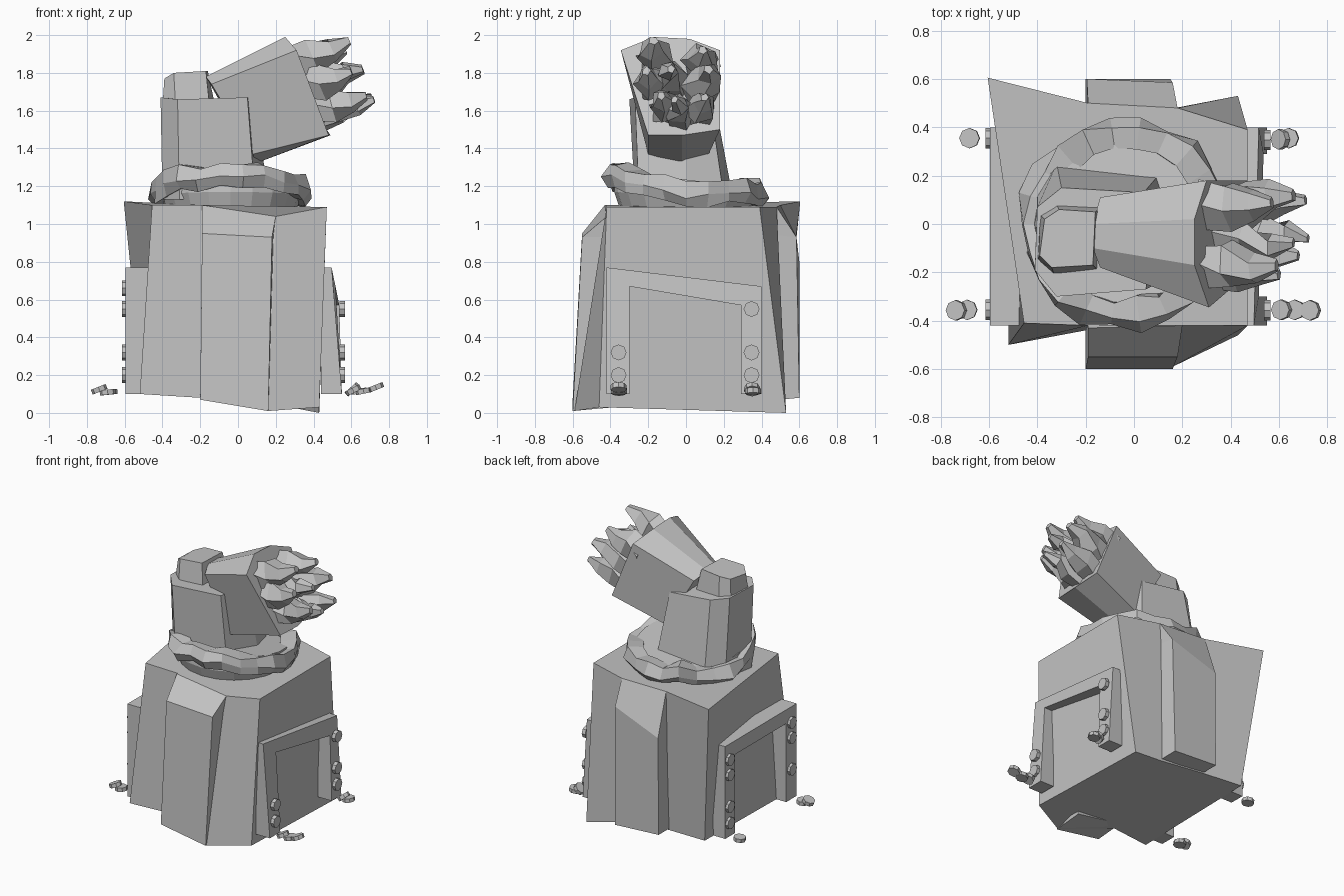
import bpy, bmesh, math, random
from mathutils import Vector, Matrix

random.seed(4)
stone = bpy.data.materials.new("grey stone")
stone.diffuse_color = (0.55, 0.55, 0.55, 1)


def finish(name, bm):
    bmesh.ops.recalc_face_normals(bm, faces=bm.faces[:])
    me = bpy.data.meshes.new(name)
    bm.to_mesh(me)
    bm.free()
    me.materials.append(stone)
    ob = bpy.data.objects.new(name, me)
    bpy.context.collection.objects.link(ob)
    return ob


def loft(name, rings, closed=False):
    """Skin a list of equal-length loops; cap the ends unless closed."""
    bm = bmesh.new()
    vs = [[bm.verts.new(p) for p in r] for r in rings]
    n = len(vs[0])
    pairs = list(zip(vs, vs[1:])) + ([(vs[-1], vs[0])] if closed else [])
    for a, b in pairs:
        for i in range(n):
            j = (i + 1) % n
            bm.faces.new((a[i], a[j], b[j], b[i]))
    if not closed:
        bm.faces.new(vs[0])
        bm.faces.new(vs[-1])
    return finish(name, bm)


# Crooked pedestal core with a flared back left corner
bottom = [(-.52, -.5, .1), (-.2, -.44, .08), (.16, -.59, .01), (.43, -.46, .03),
          (.43, .53, 0), (.17, .48, .05), (-.2, .48, .09), (-.5, .5, .1)]
top = [(-.455, -.41, 1.1), (-.19, -.42, 1.1), (.2, -.42, 1.04), (.47, -.42, 1.09),
       (.47, .39, 1.09), (.18, .48, 1.09), (-.19, .5, 1.1), (-.605, .605, 1.12)]
loft("pedestal", [bottom, top])

# Buttresses with sloping shoulders, front and back
loft("front_buttress", [
    [(-.2, -.38, .09), (-.2, -.6, .07), (.16, -.6, .01), (.16, -.38, .03)],
    [(-.19, -.38, .95), (-.19, -.55, .95), (.18, -.55, .93), (.19, -.38, .93)],
    [(-.19, -.38, 1.1), (-.19, -.43, 1.1), (.2, -.42, 1.04), (.2, -.38, 1.04)]])
loft("back_buttress", [
    [(.17, .4, .06), (.15, .6, .08), (-.2, .6, .1), (-.2, .4, .1)],
    [(.18, .4, .95), (.16, .585, .93), (-.195, .6, .8), (-.19, .4, .8)],
    [(.18, .4, 1.08), (.18, .48, 1.09), (-.19, .5, 1.1), (-.19, .4, 1.09)]])


# Door frames on both sides, the right one slanted
def door_frame(name, s, outer_x, lean, drop):
    prof = [(-.42, .1), (-.42, .77), (.4, .77 - drop), (.4, .1),
            (.29, .1), (.29, .67 - drop), (-.3, .67), (-.3, .1)]
    out = [(s * (outer_x - lean * max(0, z - .5)), y, z) for y, z in prof]
    inn = [(s * .44, y, z) for y, z in prof]
    loft(name, [inn, out])


door_frame("right_door_frame", 1, .55, .2, .1)
door_frame("left_door_frame", -1, .595, 0, 0)


# Bolts: some still in the frames, some fallen
def bolt(name, pos, axis):
    bm = bmesh.new()
    m = Matrix.Translation(pos) @ Vector(axis).to_track_quat('Z', 'Y').to_matrix().to_4x4()
    bmesh.ops.create_cone(bm, cap_ends=True, segments=8, radius1=.042, radius2=.042,
                          depth=.027, matrix=m)
    finish(name, bm)


for x, y, heights in [(.552, -.357, (.2, .32)), (.552, .347, (.2, .32, .55)),
                      (-.6, .355, (.2, .32, .55, .66)), (-.6, -.355, (.32, .55, .66))]:
    for z in heights:
        bolt("frame_bolt", (x, y, z), (1, 0, 0))
for pos, axis in [((-.68, .355, .11), (-.1, 0, 1)), ((-.735, -.357, .125), (-.4, 0, 1)),
                  ((-.69, -.355, .11), (-.1, 0, 1)), ((.61, -.355, .12), (-.5, 0, 1)),
                  ((.665, -.355, .115), (-.2, 0, 1)), ((.73, -.357, .135), (-.4, 0, 1)),
                  ((.64, .355, .115), (-.15, 0, 1)), ((.605, .35, .125), (-.9, 0, 1))]:
    bolt("fallen_bolt", pos, axis)


# Round plinth filling the cuff
def circle(r, z, tilt, n=20):
    return [(-.04 + r * math.cos(a), r * math.sin(a), z - tilt * math.sin(a))
            for a in (2 * math.pi * i / n for i in range(n))]


loft("round_plinth", [circle(.35, 1.08, 0), circle(.38, 1.15, .02), circle(.37, 1.235, .045)])

# Jagged cuff ring, lifted at the front
cuff = []
for i in range(22):
    a = 2 * math.pi * i / 22
    cz = 1.165 + .1 * max(0, -math.sin(a)) ** 1.3 + random.uniform(-.015, .015)
    sec = []
    for r, z in [(.41, -.06), (.44, -.01), (.41, .06), (.32, .055), (.32, -.045)]:
        r += random.uniform(-.022, .02)
        sec.append((-.035 + r * math.cos(a), r * math.sin(a),
                    cz + z + random.uniform(-.014, .012)))
    cuff.append(sec)
loft("cuff_ring", cuff, closed=True)

# Forearm stump
loft("forearm", [
    [(-.4, -.17, 1.13), (-.31, -.27, 1.13), (.09, -.25, 1.15), (.17, 0, 1.15),
     (.1, .2, 1.15), (-.32, .25, 1.13), (-.4, .12, 1.13)],
    [(-.41, -.19, 1.67), (-.32, -.3, 1.66), (.05, -.27, 1.67), (.07, 0, 1.66),
     (.04, .13, 1.62), (-.3, .15, 1.66), (-.4, .07, 1.67)]])

# Wrist knuckle on top of the forearm
loft("wrist_block", [
    [(-.4, -.15, 1.62), (-.33, -.21, 1.62), (-.15, -.19, 1.62),
     (-.12, .07, 1.62), (-.32, .08, 1.62), (-.39, .04, 1.62)],
    [(-.39, -.13, 1.77), (-.34, -.18, 1.8), (-.17, -.17, 1.81),
     (-.16, .05, 1.81), (-.31, .06, 1.8), (-.37, .02, 1.78)]])

# Palm widening toward the knuckles
loft("palm", [
    [(-.14, -.18, 1.74), (-.17, -.1, 1.78), (-.17, .0, 1.78), (-.14, .11, 1.74),
     (.08, .12, 1.37), (.09, -.02, 1.32), (.08, -.2, 1.37)],
    [(.31, -.345, 1.92), (.25, -.17, 1.99), (.25, .02, 1.98), (.3, .18, 1.92),
     (.47, .18, 1.5), (.49, -.02, 1.47), (.48, -.2, 1.47)]])


# Shard-like fingers, thick at the knuckles
def finger(name, base, tip, r):
    base, tip = Vector(base), Vector(tip)
    q = (tip - base).to_track_quat('Z', 'Y')
    rings = []
    for t, k in [(0, 1.0), (.4, 1.0), (.72, .62), (1, .25)]:
        bend = Vector((0, random.uniform(-.02, .02), random.uniform(-.015, .015))) * (t < 1)
        twist = t * 1.2 + random.uniform(-.3, .3)
        rings.append([base.lerp(tip, t) + bend + q @ Vector((
            r * k * random.uniform(.8, 1.15) * math.cos(twist + i * 2 * math.pi / 5),
            r * k * random.uniform(.8, 1.15) * math.sin(twist + i * 2 * math.pi / 5), 0))
            for i in range(5)])
    loft(name, rings)


for base, tip, r in [((.26, -.18, 1.83), (.59, -.17, 1.97), .105),
                     ((.28, .07, 1.81), (.57, .09, 1.92), .1),
                     ((.33, -.18, 1.72), (.6, -.21, 1.81), .1),
                     ((.32, .07, 1.68), (.66, .12, 1.82), .105),
                     ((.32, -.06, 1.73), (.66, -.08, 1.82), .09),
                     ((.38, -.12, 1.6), (.68, -.13, 1.68), .095),
                     ((.38, .08, 1.58), (.71, .1, 1.67), .095),
                     ((.41, -.02, 1.56), (.72, -.06, 1.66), .085)]:
    finger("finger", base, tip, r)
